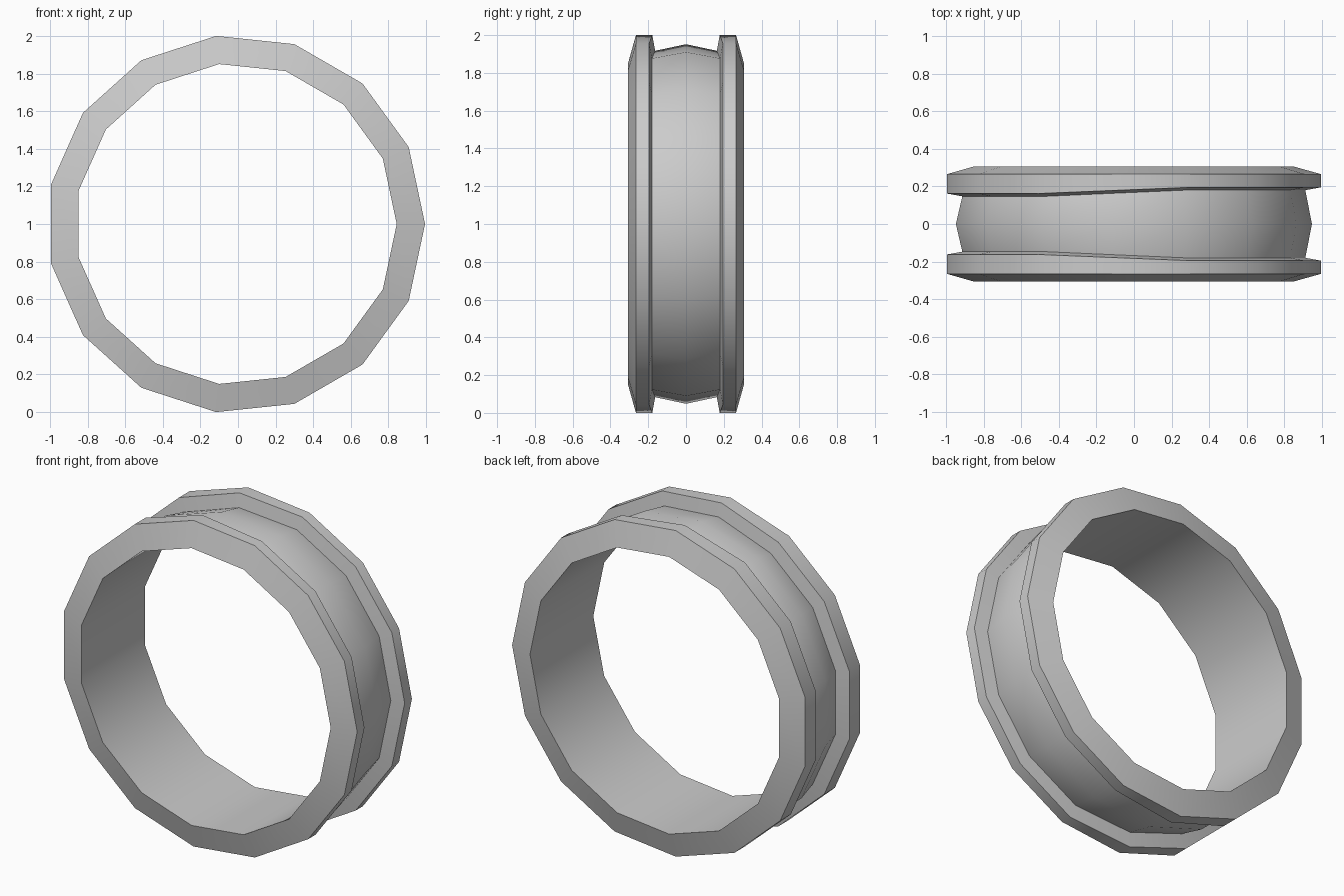
import bpy, bmesh
from math import cos, sin, tau

cube = bpy.data.objects.get("Cube")
if cube:
    bpy.data.objects.remove(cube)

SIDES = 15
CENTRE_X = -0.011

metal = bpy.data.materials.new("plain grey")
metal.use_nodes = True
grey = (0.6, 0.6, 0.6, 1)
metal.diffuse_color = grey
metal.node_tree.nodes["Principled BSDF"].inputs["Base Color"].default_value = grey


def flange_edge(x):
    """Inner edge of the rims: the channel narrows towards -x."""
    t = min(1, max(0, (x + 0.5) / 0.8))
    return 0.162 + 0.033 * t


def section(angle):
    """Closed cross-section as (y, radius), mirrored front to back."""
    edge = flange_edge(cos(angle))
    half = [(0.307, 0.855), (0.265, 1.0055), (edge, 1.0055), (edge - 0.015, 0.922)]
    return half + [(0, 0.957)] + [(-y, r) for y, r in reversed(half)]


# Sweep the section around the ring
bm = bmesh.new()
rings = []
for i in range(SIDES):
    a = tau * i / SIDES
    rings.append([bm.verts.new((CENTRE_X + r * cos(a), y, 1 + r * sin(a)))
                  for y, r in section(a)])
for i in range(SIDES):
    here, after = rings[i], rings[(i + 1) % SIDES]
    for j in range(len(here)):
        k = (j + 1) % len(here)
        bm.faces.new((here[j], here[k], after[k], after[j]))
bmesh.ops.recalc_face_normals(bm, faces=bm.faces)

mesh = bpy.data.meshes.new("grooved_ring")
bm.to_mesh(mesh)
bm.free()
mesh.materials.append(metal)
ring = bpy.data.objects.new("grooved_ring", mesh)
bpy.context.collection.objects.link(ring)

# Smooth around the ring, sharp at the rim edges
bpy.ops.object.select_all(action='DESELECT')
ring.select_set(True)
bpy.context.view_layer.objects.active = ring
bpy.ops.object.shade_smooth_by_angle()
